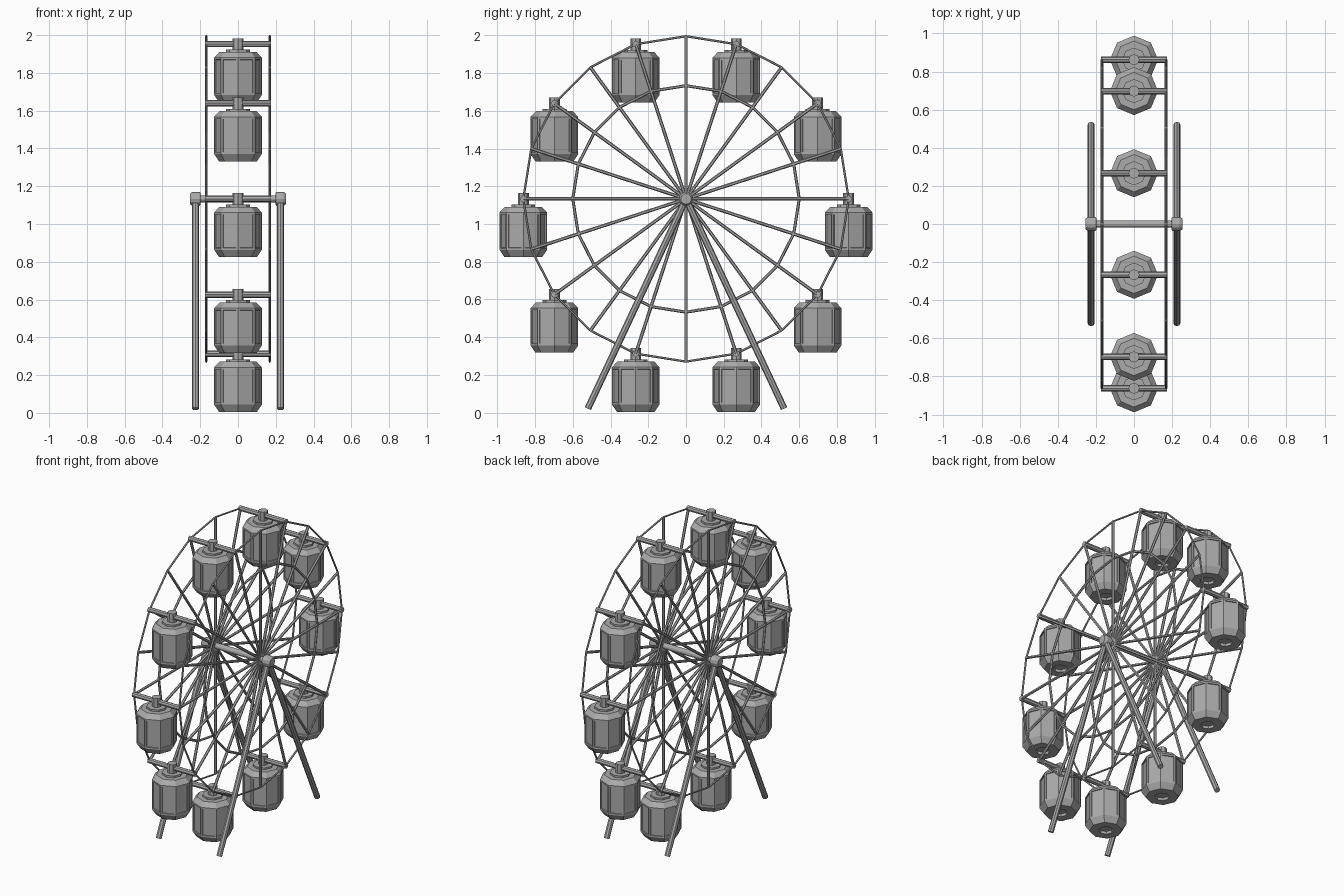
import bpy, bmesh, math
from mathutils import Vector, Matrix

if "Cube" in bpy.data.objects:
    bpy.data.objects.remove(bpy.data.objects["Cube"])

grey = bpy.data.materials.new("steel grey")
grey.diffuse_color = (0.41, 0.41, 0.41, 1)
grey.use_nodes = True
grey.node_tree.nodes["Principled BSDF"].inputs["Base Color"].default_value = grey.diffuse_color

HUB_Z, RIM, INNER, SIDE, N = 1.133, 0.862, 0.60, 0.168, 20


def finish(bm, name):
    bmesh.ops.recalc_face_normals(bm, faces=bm.faces)
    me = bpy.data.meshes.new(name)
    bm.to_mesh(me)
    bm.free()
    me.materials.append(grey)
    ob = bpy.data.objects.new(name, me)
    bpy.context.collection.objects.link(ob)
    return ob


def rod(bm, a, b, r, sides=6):
    a, b = Vector(a), Vector(b)
    d = b - a
    m = Matrix.Translation((a + b) / 2) @ d.to_track_quat('Z', 'Y').to_matrix().to_4x4()
    bmesh.ops.create_cone(bm, cap_ends=True, segments=sides, radius1=r, radius2=r,
                          depth=d.length, matrix=m)


def lathe(bm, profile, sides):
    # stack of rings (radius, z), closed at both ends; returns side faces per band
    rings = [[bm.verts.new((r * math.cos(2 * math.pi * i / sides),
                            r * math.sin(2 * math.pi * i / sides), z))
              for i in range(sides)] for r, z in profile]
    bands = []
    for lo, hi in zip(rings, rings[1:]):
        bands.append([bm.faces.new((lo[i], lo[(i + 1) % sides], hi[(i + 1) % sides], hi[i]))
                      for i in range(sides)])
    bm.faces.new(rings[0][::-1])
    bm.faces.new(rings[-1])
    return bands


def point(x, radius, i):
    a = 2 * math.pi * i / N
    return (x, radius * math.sin(a), HUB_Z + radius * math.cos(a))


# wheel sides: outer rim, inner ring and spokes
for label, x in (("left", -SIDE), ("right", SIDE)):
    bm = bmesh.new()
    for i in range(N):
        rod(bm, point(x, RIM, i), point(x, RIM, i + 1), 0.006)
    finish(bm, label + "_outer_rim")
    bm = bmesh.new()
    for i in range(N):
        rod(bm, point(x, INNER, i), point(x, INNER, i + 1), 0.008)
    finish(bm, label + "_inner_ring")
    bm = bmesh.new()
    for i in range(N):
        rod(bm, point(x, 0, i), point(x, RIM, i), 0.009)
    finish(bm, label + "_spokes")

# axle
bm = bmesh.new()
rod(bm, (-0.24, 0, HUB_Z), (0.24, 0, HUB_Z), 0.019, 12)
finish(bm, "axle")

# hub caps and A-frame legs
for label, s in (("left", -1), ("right", 1)):
    bm = bmesh.new()
    lathe(bm, [(0.032, 0.198), (0.037, 0.205), (0.037, 0.24), (0.028, 0.255)], 12)
    bm.transform(Matrix.Translation((0, 0, HUB_Z)) @ Matrix.Rotation(s * math.pi / 2, 4, 'Y'))
    finish(bm, label + "_hub_cap")
    for end, y in (("front", -0.52), ("back", 0.52)):
        bm = bmesh.new()
        rod(bm, (s * 0.225, 0, HUB_Z), (s * 0.225, y, 0.022), 0.018, 8)
        finish(bm, label + "_" + end + "_leg")

# cabin mesh, origin at its hanging bar
bm = bmesh.new()
bands = lathe(bm, [(0.045, -0.290), (0.045, -0.308), (0.100, -0.308), (0.126, -0.270),
                   (0.126, -0.072), (0.098, -0.042), (0.063, -0.042), (0.063, -0.030)], 8)
bm.normal_update()
# inset windows on the eight walls
bmesh.ops.inset_individual(bm, faces=bands[3], thickness=0.015, depth=0)
bmesh.ops.inset_individual(bm, faces=bands[3], thickness=0.001, depth=-0.006)
rod(bm, (0, 0, -0.032), (0, 0, 0.030), 0.029, 8)
cabin = finish(bm, "cabin_1")

# cabins and their cross bars on every other spoke
for k in range(10):
    i = 2 * k + 1
    if k:
        ob = bpy.data.objects.new("cabin_%d" % (k + 1), cabin.data)
        bpy.context.collection.objects.link(ob)
    else:
        ob = cabin
    ob.location = point(0, RIM, i)
    bm = bmesh.new()
    rod(bm, point(-SIDE - 0.006, RIM, i), point(SIDE + 0.006, RIM, i), 0.017, 8)
    finish(bm, "cross_bar_%d" % (k + 1))
